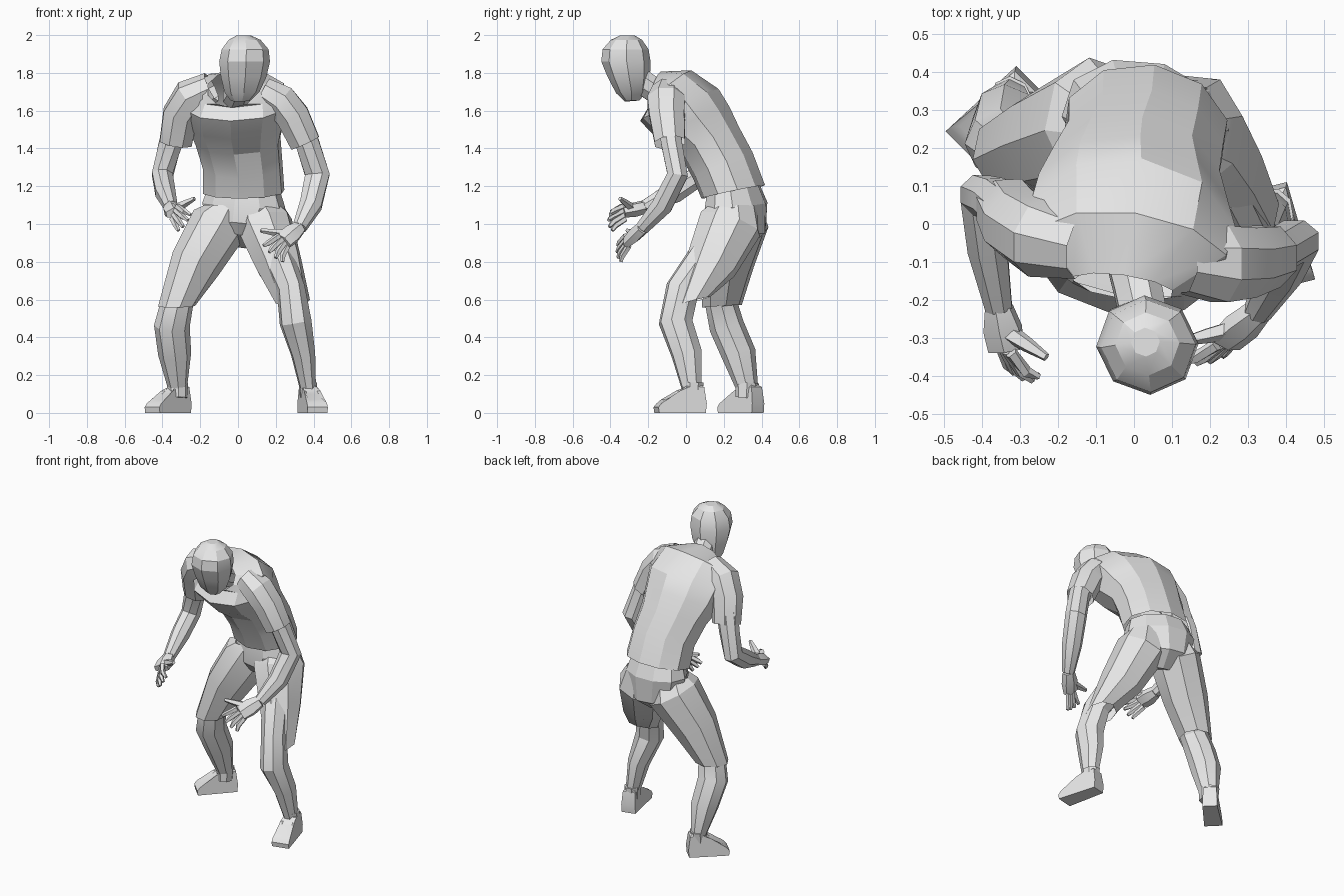
import bpy, bmesh, math
from mathutils import Vector

if "Cube" in bpy.data.objects:
    bpy.data.objects.remove(bpy.data.objects["Cube"])

grey = bpy.data.materials.new("plain_grey")
grey.use_nodes = True
grey.diffuse_color = (0.8, 0.8, 0.8, 1)
grey.node_tree.nodes["Principled BSDF"].inputs["Base Color"].default_value = (0.8, 0.8, 0.8, 1)


def finish(name, bm):
    bmesh.ops.recalc_face_normals(bm, faces=bm.faces)
    mesh = bpy.data.meshes.new(name)
    bm.to_mesh(mesh)
    bm.free()
    mesh.materials.append(grey)
    ob = bpy.data.objects.new(name, mesh)
    bpy.context.collection.objects.link(ob)
    bpy.ops.object.select_all(action='DESELECT')
    ob.select_set(True)
    bpy.context.view_layer.objects.active = ob
    bpy.ops.object.shade_smooth_by_angle(angle=math.radians(24))
    return ob


def loft(name, path, sides=8, yaw=0, caps=True):
    """Skin a tube over (x, y, z, half width, half depth[, pitch]) stations."""
    bm = bmesh.new()
    pts = [Vector(p[:3]) for p in path]
    ref = Vector((math.cos(math.radians(yaw)), math.sin(math.radians(yaw)), 0))
    grow = 1 / math.cos(math.pi / sides)
    rings = []
    for i, p in enumerate(path):
        t = (pts[min(i + 1, len(pts) - 1)] - pts[max(i - 1, 0)]).normalized()
        if len(p) > 5:
            pitch = math.radians(p[5])
            back = Vector((-ref.y, ref.x, 0))
            axis = Vector((0, 0, math.cos(pitch))) - back * math.sin(pitch)
            t = axis if axis.dot(t) > 0 else -axis
        u = (ref - t * ref.dot(t)).normalized()
        v = t.cross(u)
        ring = []
        for k in range(sides):
            a = 2 * math.pi * (k + 0.5) / sides
            ring.append(bm.verts.new(pts[i] + grow * (u * p[3] * math.cos(a) + v * p[4] * math.sin(a))))
        rings.append(ring)
    for low, high in zip(rings, rings[1:]):
        for k in range(sides):
            n = (k + 1) % sides
            bm.faces.new((low[k], low[n], high[n], high[k]))
    if caps:
        bm.faces.new(rings[0])
        bm.faces.new(rings[-1])
    return finish(name, bm)


def foot(name, x, y, direction, scale):
    """Wedge shoe: side profile skinned between two tapering sides."""
    f = Vector(direction).normalized()
    s = Vector((-f.y, f.x, 0))
    profile = [(-.07, 0, .045), (-.075, .05, .045), (-.06, .15, .038), (.035, .15, .038),
               (.07, .105, .045), (.18, .065, .055), (.205, .03, .055), (.2, 0, .055)]
    bm = bmesh.new()
    sides = []
    for sign in (-1, 1):
        sides.append([bm.verts.new(Vector((x, y, z)) + f * a * scale + s * sign * w)
                      for a, z, w in profile])
    left, right = sides
    bm.faces.new(left)
    bm.faces.new(right)
    for k in range(len(profile)):
        n = (k + 1) % len(profile)
        bm.faces.new((left[k], left[n], right[n], right[k]))
    bmesh.ops.bevel(bm, geom=[e for e in bm.edges if min(v.co.z for v in e.verts) > .06],
                    offset=.014, segments=1, affect='EDGES')
    return finish(name, bm)


def hand(side, wrist, knuckles, spread, tips, thumb):
    """Palm, four bent fingers fanned along spread, and a thumb."""
    w, k, s = Vector(wrist), Vector(knuckles), Vector(spread).normalized()
    yaw = math.degrees(math.atan2(s.y, s.x))
    mid = w.lerp(k, .5)
    loft(side + "_palm", [(*w, .034, .032), (*mid, .048, .034), (*k, .046, .024)], 6, yaw)
    for i, tip in enumerate(tips):
        base = k + s * (i - 1.5) * .024
        end = Vector(tip)
        bend = base.lerp(end, .5) + (k - w).normalized() * .02
        loft(f"{side}_finger_{i + 1}",
             [(*base, .014, .014), (*bend, .013, .013), (*end, .008, .008)], 5, yaw)
    end = Vector(thumb)
    loft(side + "_thumb", [(*mid, .022, .02), (*mid.lerp(end, .55), .017, .016),
                           (*end, .009, .009)], 5, yaw + 60)


# Head and neck
loft("head", [(.015, -.285, 1.652, .05, .035, 5), (.022, -.288, 1.7, .088, .075, 5),
              (.03, -.303, 1.78, .113, .103, 0), (.035, -.318, 1.86, .125, .12, 0),
              (.038, -.32, 1.925, .115, .112, 0), (.035, -.315, 1.975, .078, .076, 0),
              (.03, -.31, 1.998, .035, .035, 0)], 8, -20)
loft("neck", [(-.01, -.06, 1.67, .07, .07), (.01, -.17, 1.71, .062, .065),
              (.03, -.27, 1.78, .06, .065)])

# Shirt, open at collar and hem
loft("shirt", [(.03, .25, 1.17, .21, .165, 12), (.025, .195, 1.31, .205, .165, 24),
               (.0, .125, 1.44, .22, .165, 25), (-.01, .04, 1.535, .25, .2, 24),
               (-.01, -.035, 1.63, .27, .215, 22), (-.01, -.08, 1.715, .25, .14, 42),
               (-.03, -.165, 1.712, .13, .095, 72)],
     10, -8, caps=False)

# Shorts
loft("shorts_seat", [(.01, .235, .91, .07, .09), (.02, .265, .98, .17, .155),
                     (.03, .265, 1.1, .215, .155), (.03, .25, 1.19, .185, .13)], 10, -18)
loft("right_shorts_leg", [(-.06, .265, 1.1, .11, .12, 0), (-.1, .268, 1.0, .14, .16),
                          (-.225, .22, .79, .125, .132), (-.325, .19, .565, .092, .1, 4)],
     8, -12, caps=False)
loft("left_shorts_leg", [(.12, .25, 1.1, .11, .12, 0), (.14, .235, 1.0, .14, .16),
                         (.215, .135, .79, .118, .132), (.29, .035, .59, .085, .09, 15)],
     8, -12, caps=False)

# Lower legs
loft("right_leg", [(-.24, .22, .76, .085, .09), (-.32, .185, .59, .08, .08),
                   (-.35, .215, .46, .088, .085), (-.335, .28, .31, .08, .085),
                   (-.32, .325, .13, .045, .055)], 8, 25)
loft("left_leg", [(.21, .1, .82, .08, .09), (.28, -.02, .65, .07, .085),
                  (.305, -.055, .48, .08, .085), (.345, .005, .31, .06, .078),
                  (.37, .03, .13, .04, .05)], 8, 10)

# Socks and shoes
loft("right_sock", [(-.32, .32, .08, .046, .055), (-.32, .325, .16, .05, .06)], 8, 25)
loft("left_sock", [(.37, .035, .08, .042, .05), (.37, .035, .16, .045, .055)], 8, 10)
foot("right_shoe", -.325, .335, (-.15, -.15, 0), .9)
foot("left_shoe", .375, .03, (.05, -.2, 0), .95)

# Sleeves
loft("right_sleeve", [(-.14, -.06, 1.725, .075, .08), (-.25, -.035, 1.67, .095, .1),
                      (-.305, .0, 1.58, .092, .09), (-.33, .045, 1.43, .085, .075)],
     8, caps=False)
loft("left_sleeve", [(.13, -.1, 1.7, .075, .08), (.225, -.105, 1.65, .09, .1),
                     (.29, -.1, 1.57, .088, .092), (.355, -.085, 1.43, .08, .08)],
     8, caps=False)

# Bare arms
loft("right_arm", [(-.32, .03, 1.55, .065, .06), (-.365, .065, 1.4, .06, .055),
                   (-.4, .075, 1.26, .055, .06), (-.385, -.06, 1.17, .052, .058),
                   (-.355, -.22, 1.09, .035, .035)])
loft("left_arm", [(.32, -.09, 1.55, .065, .06), (.37, -.075, 1.42, .062, .055),
                  (.42, -.045, 1.26, .065, .055), (.385, -.125, 1.1, .058, .055),
                  (.325, -.23, .98, .036, .036)])

# Hands
hand("right", (-.355, -.22, 1.09), (-.335, -.33, 1.06), (-.35, .25, -.9),
     [(-.25, -.4, 1.05), (-.265, -.41, 1.02), (-.29, -.405, .985), (-.315, -.39, .965)],
     (-.23, -.35, 1.135))
hand("left", (.325, -.23, .98), (.24, -.31, .91), (.6, .2, -.7),
     [(.135, -.36, .885), (.165, -.365, .85), (.2, -.36, .82), (.235, -.345, .8)],
     (.12, -.31, .965))
